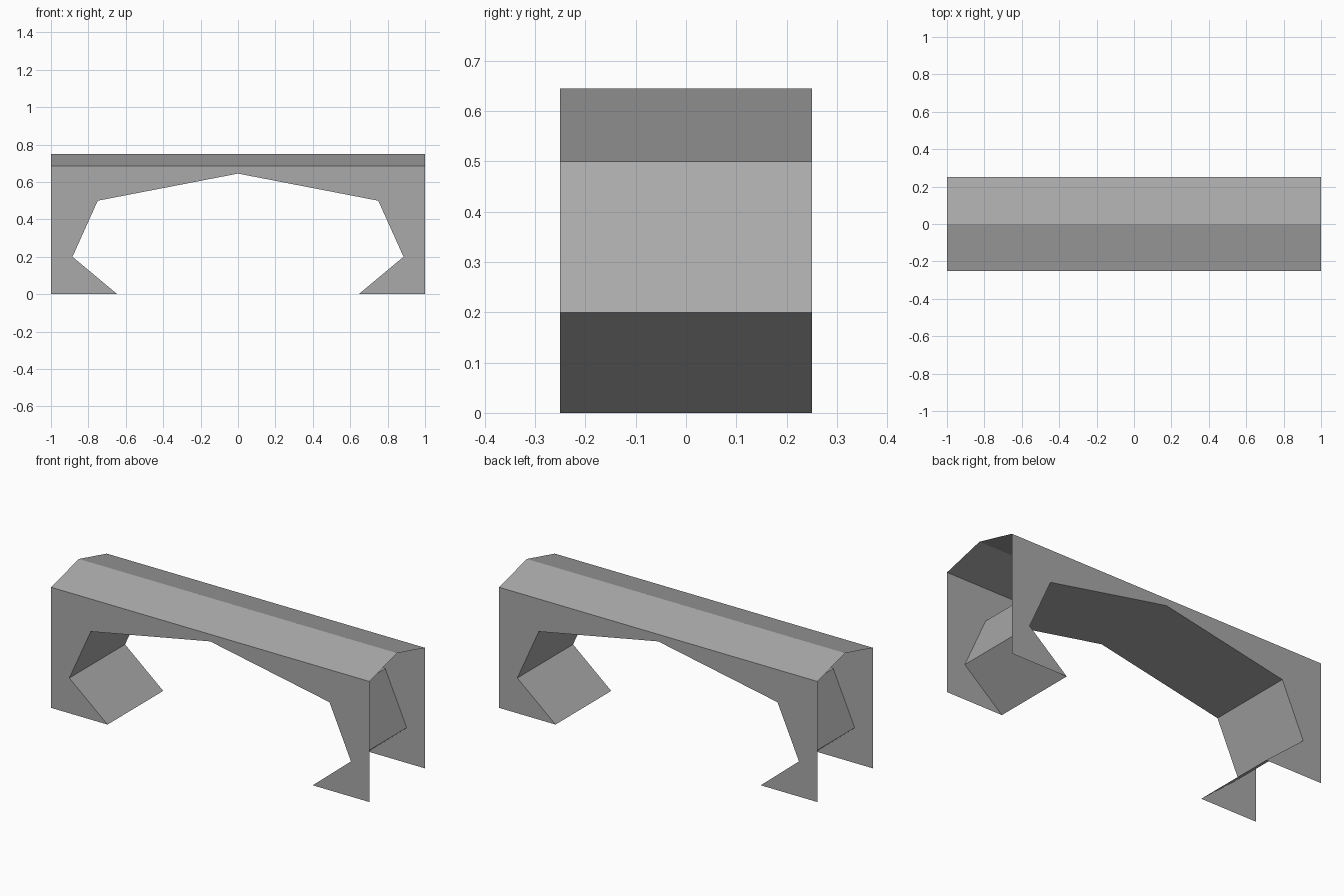
import bpy

cube = bpy.data.objects.get("Cube")
if cube:
    bpy.data.objects.remove(cube, do_unlink=True)

DEPTH = 0.25
EAVE, RIDGE = 0.685, 0.75

# Single flat grey
grey = bpy.data.materials.new("stone_grey")
grey.use_nodes = True
colour = (0.4, 0.4, 0.4, 1)
grey.diffuse_color = colour
grey.node_tree.nodes["Principled BSDF"].inputs["Base Color"].default_value = colour


def add_part(name, verts, faces):
    mesh = bpy.data.meshes.new(name)
    mesh.from_pydata(verts, [], faces)
    mesh.materials.append(grey)
    part = bpy.data.objects.new(name, mesh)
    bpy.context.collection.objects.link(part)
    return part


def add_strip(name, path):
    """Quads joining matching points of two rails."""
    n = len(path)
    verts = [a for a, b in path] + [b for a, b in path]
    faces = [(i, i + 1, n + i + 1, n + i) for i in range(n - 1)]
    return add_part(name, verts, faces)


# Arch opening, mirrored across the centre
half_arch = [(0.645, 0), (0.885, 0.2), (0.75, 0.5)]
arch = half_arch + [(0, 0.645)] + [(-x, z) for x, z in reversed(half_arch)]

# Side walls with the opening cut out
outline = arch + [(-1, 0), (-1, EAVE), (1, EAVE), (1, 0)]
for name, y, step in (("front_wall", -DEPTH, -1), ("back_wall", DEPTH, 1)):
    ring = [(x, y, z) for x, z in outline[::step]]
    add_part(name, ring, [range(len(ring))])

# Underside of the arch, open at the ends and the feet
add_strip("arch_lining", [((x, -DEPTH, z), (x, DEPTH, z)) for x, z in arch])

# Shallow pitched roof
roof_line = [(-DEPTH, EAVE), (0, RIDGE), (DEPTH, EAVE)]
add_strip("roof", [((1, y, z), (-1, y, z)) for y, z in roof_line])
